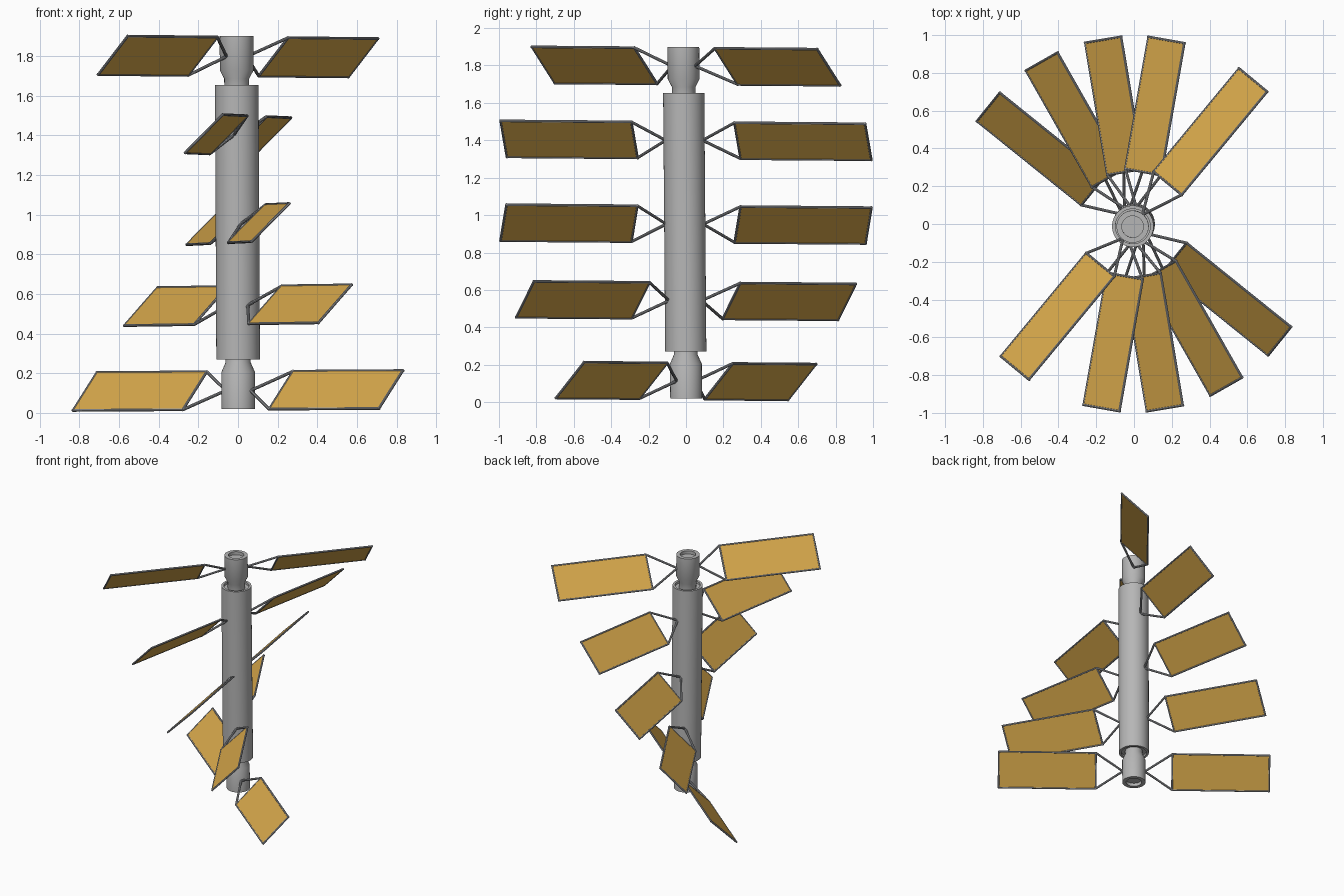
import bpy, bmesh, math
from mathutils import Vector, Matrix

if "Cube" in bpy.data.objects:
    bpy.data.objects.remove(bpy.data.objects["Cube"])


def material(name, rgb):
    m = bpy.data.materials.new(name)
    m.diffuse_color = (*rgb, 1)
    m.use_nodes = True
    m.node_tree.nodes["Principled BSDF"].inputs["Base Color"].default_value = m.diffuse_color
    return m


GREY = material("body grey", (0.47, 0.47, 0.47))
STEEL = material("strut grey", (0.36, 0.37, 0.39))
GOLD = material("panel gold", (0.68, 0.39, 0.07))


def make_object(name, bm, mat, smooth=True):
    bmesh.ops.recalc_face_normals(bm, faces=bm.faces)
    me = bpy.data.meshes.new(name)
    bm.to_mesh(me)
    bm.free()
    me.materials.append(mat)
    ob = bpy.data.objects.new(name, me)
    bpy.context.collection.objects.link(ob)
    if smooth:
        bpy.ops.object.select_all(action='DESELECT')
        bpy.context.view_layer.objects.active = ob
        ob.select_set(True)
        bpy.ops.object.shade_smooth_by_angle(angle=math.radians(35))
    return ob


def axis(z):
    # the mast leans very slightly
    return Vector((0.002 - 0.005 * z, 0.001 - 0.008 * z, z))


def lathe(name, profile, sides=48):
    bm = bmesh.new()
    rings = []
    for r, z in profile:
        if r == 0:
            rings.append([bm.verts.new(axis(z))] * sides)
        else:
            rings.append([bm.verts.new(axis(z) + Vector((r * math.cos(a), r * math.sin(a), 0)))
                          for a in (math.tau * i / sides for i in range(sides))])
    for lo, hi in zip(rings, rings[1:]):
        for i in range(sides):
            j = (i + 1) % sides
            bm.faces.new(list(dict.fromkeys((lo[i], lo[j], hi[j], hi[i]))))
    return make_object(name, bm, GREY)


def add_tube(bm, a, b, r):
    d = b - a
    rot = d.to_track_quat('Z', 'Y').to_matrix().to_4x4()
    bmesh.ops.create_cone(bm, cap_ends=True, segments=10, radius1=r, radius2=r,
                          depth=d.length, matrix=Matrix.Translation((a + b) / 2) @ rot)


# Central mast: main tube with recessed ends, hollow end caps on necks
lathe("main_tube", [(0, 0.285), (0.092, 0.285), (0.092, 0.27), (0.11, 0.27),
                    (0.11, 1.653), (0.092, 1.653), (0.092, 1.635), (0, 1.635)])
lathe("top_cap", [(0, 1.62), (0.063, 1.62), (0.063, 1.685), (0.085, 1.728), (0.085, 1.90),
                  (0.057, 1.90), (0.057, 1.875), (0, 1.875)])
lathe("bottom_cap", [(0, 0.045), (0.057, 0.045), (0.057, 0.02), (0.085, 0.02),
                     (0.085, 0.205), (0.063, 0.255), (0.063, 0.30), (0, 0.30)])

# Panel levels: height, direction of the front panel, mast radius there
LEVELS = [(0.113, 321.2, 0.08), (0.543, 299.6, 0.10), (0.952, 279.5, 0.10),
          (1.400, 260.0, 0.10), (1.797, 230.4, 0.08)]
INNER, OUTER, HALF, TUBE = 0.28, 0.989, 0.096, 0.007

for n, (z, deg, mast) in enumerate(LEVELS, 1):
    t = math.radians(deg)
    d = Vector((math.cos(t), math.sin(t), 0))
    tilt = Vector((-math.sin(t), math.cos(t), 1))     # 45 degree slope across the panel
    normal = d.cross(tilt).normalized()
    for side, label in ((1, "front"), (-1, "rear")):
        def at(along, across):
            p = d * (side * along) + tilt * (HALF * across) + Vector((0, 0, z))
            p.z -= 0.008 * p.y
            return p
        corners = [at(INNER, -1), at(OUTER, -1), at(OUTER, 1), at(INNER, 1)]

        # Gold sheet
        bm = bmesh.new()
        top = [bm.verts.new(c + normal * 0.004) for c in corners]
        low = [bm.verts.new(c - normal * 0.004) for c in corners]
        bm.faces.new(top)
        bm.faces.new(low[::-1])
        for i in range(4):
            j = (i + 1) % 4
            bm.faces.new((top[i], low[i], low[j], top[j]))
        make_object(f"{label}_panel_{n}", bm, GOLD, False)

        # Frame round the sheet
        bm = bmesh.new()
        for i in range(4):
            a, b = corners[i], corners[(i + 1) % 4]
            e = (b - a).normalized() * TUBE * 0.7
            add_tube(bm, a - e, b + e, TUBE)
        make_object(f"{label}_panel_frame_{n}", bm, STEEL)

        # V-shaped struts to the mast
        bm = bmesh.new()
        root = axis(z) + d * (side * mast)
        for c in (corners[0], corners[3]):
            add_tube(bm, root, c, 0.008)
        make_object(f"{label}_struts_{n}", bm, STEEL)
